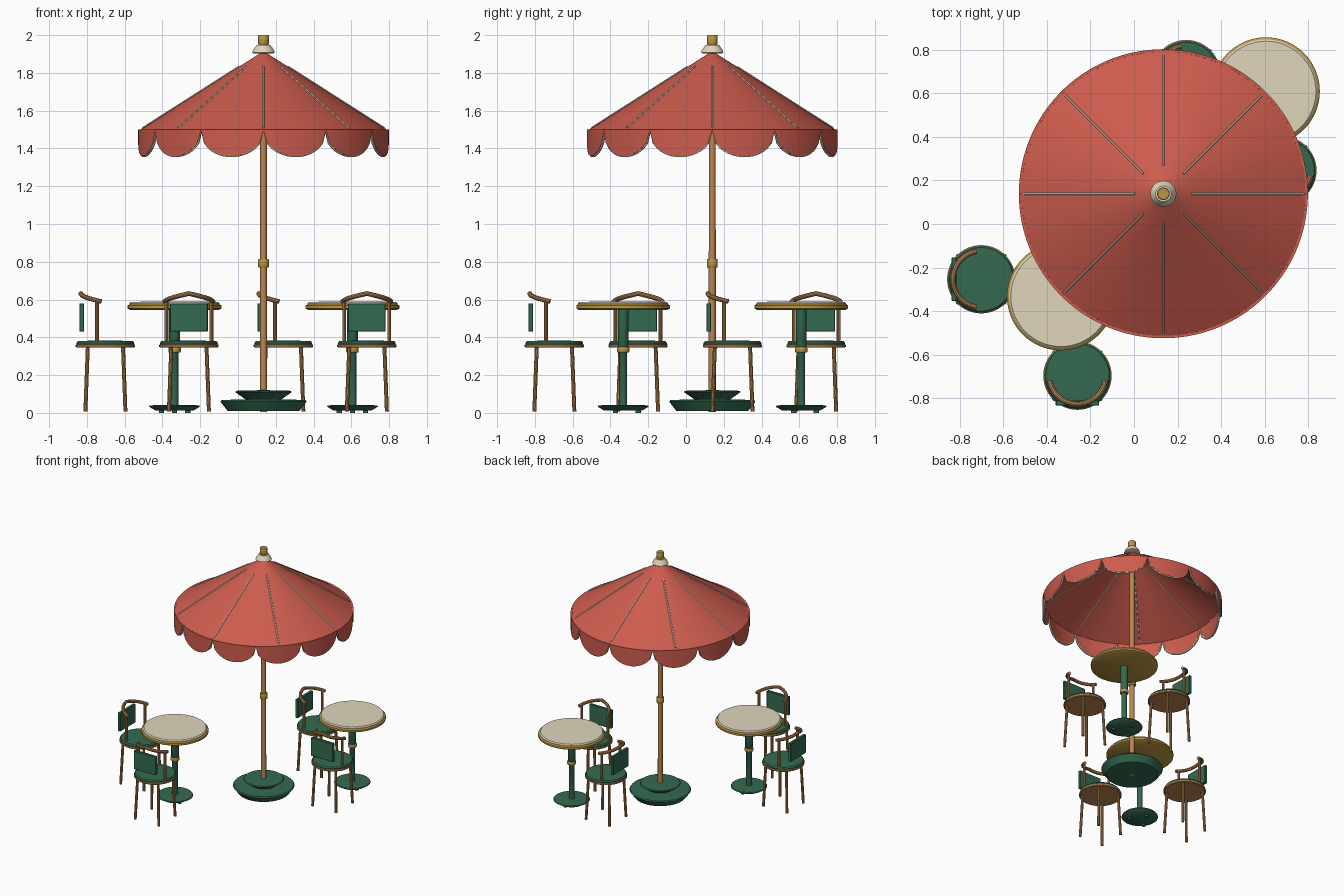
import bpy, bmesh, math
from mathutils import Vector, Matrix

if "Cube" in bpy.data.objects:
    bpy.data.objects.remove(bpy.data.objects["Cube"])

def material(name, rgb):
    m = bpy.data.materials.new(name)
    m.diffuse_color = (*rgb, 1)
    m.use_nodes = True
    m.node_tree.nodes["Principled BSDF"].inputs["Base Color"].default_value = m.diffuse_color
    return m

RED = material("canopy red", (0.61, 0.107, 0.076))
GREEN = material("dark green", (0.034, 0.145, 0.08))
CREAM = material("cream", (0.74, 0.67, 0.50))
WOOD = material("warm wood", (0.50, 0.235, 0.08))
GOLD = material("brass", (0.50, 0.30, 0.055))

def finish(name, mesh, mat, at=(0, 0, 0), rot=0):
    mesh.materials.clear()
    mesh.materials.append(mat)
    mesh.shade_smooth()
    mesh.set_sharp_from_angle(angle=math.radians(35))
    ob = bpy.data.objects.new(name, mesh)
    ob.location = at
    ob.rotation_euler.z = rot
    bpy.context.collection.objects.link(ob)
    return ob

def from_bmesh(name, bm, mat, at=(0, 0, 0), rot=0):
    bmesh.ops.recalc_face_normals(bm, faces=bm.faces)
    mesh = bpy.data.meshes.new(name)
    bm.to_mesh(mesh)
    bm.free()
    return finish(name, mesh, mat, at, rot)

def lathe(name, profile, mat, at=(0, 0, 0), sides=48, caps=True):
    """Spin (radius, z) points round the z axis, closing both ends."""
    bm = bmesh.new()
    rings = [[bm.verts.new((r * math.cos(2 * math.pi * i / sides),
                            r * math.sin(2 * math.pi * i / sides), z))
              for i in range(sides)] for r, z in profile]
    for a, b in zip(rings, rings[1:]):
        for i in range(sides):
            j = (i + 1) % sides
            bm.faces.new((a[i], a[j], b[j], b[i]))
    if caps:
        bm.faces.new(rings[0])
        bm.faces.new(rings[-1])
    return from_bmesh(name, bm, mat, at)

def tube(name, points, radius, mat, at=(0, 0, 0), rot=0, closed=False, res=3):
    cu = bpy.data.curves.new(name + " path", 'CURVE')
    cu.dimensions = '3D'
    cu.bevel_depth = radius
    cu.bevel_resolution = res
    cu.use_fill_caps = True
    sp = cu.splines.new('POLY')
    sp.points.add(len(points) - 1)
    for p, q in zip(sp.points, points):
        p.co = (*q, 1)
    sp.use_cyclic_u = closed
    tmp = bpy.data.objects.new(name + " path", cu)
    bpy.context.collection.objects.link(tmp)
    mesh = bpy.data.meshes.new_from_object(tmp)
    bpy.data.objects.remove(tmp)
    return finish(name, mesh, mat, at, rot)

# ---- parasol ----
C = (0.135, 0.139, 0)
lathe("parasol_base", [(0.19, 0.01), (0.228, 0.06), (0.222, 0.068), (0.10, 0.072)], GREEN, C)
lathe("parasol_base_step", [(0.09, 0.068), (0.15, 0.11), (0.145, 0.117), (0.03, 0.12)], GREEN, C)
lathe("parasol_pole", [(0.019, 0.005), (0.018, 1.93)], WOOD, C, 24)
lathe("pole_collar", [(0.026, 0.77), (0.029, 0.775), (0.029, 0.81), (0.026, 0.815)], GOLD, C, 24)
canopy = lathe("canopy", [(0.652, 1.5), (0.012, 1.908)], RED, C, 96, caps=False)
lathe("finial_cup", [(0.05, 1.903), (0.06, 1.908), (0.052, 1.925), (0.036, 1.948)], CREAM, C, 32)
lathe("finial_knob", [(0.024, 1.945), (0.029, 1.955), (0.029, 1.995), (0.026, 2.0)], GOLD, C, 24)

# ribs lying on the canopy
for i in range(8):
    a = i * math.pi / 4
    def on_cone(r):
        return (r * math.cos(a), r * math.sin(a), 1.5 + 0.408 * (0.652 - r) / 0.64 + 0.001)
    tube("canopy_rib", [on_cone(0.13), on_cone(0.64)], 0.005, CREAM, C, res=1)

# scalloped valance with piped edge
SCALLOPS, STEPS = 12, 16
def hem(i):
    t = (i % STEPS) / STEPS
    return 1.495 - 0.135 * math.sqrt(max(0, 1 - (1 - 2 * t) ** 2))
bm = bmesh.new()
n = SCALLOPS * STEPS
cols, edge = [], []
for i in range(n):
    a = 2 * math.pi * i / n
    c, s = math.cos(a), math.sin(a)
    cols.append([bm.verts.new((r * c, r * s, z)) for r, z in
                 ((0.664, 1.5), (0.664, hem(i)), (0.652, hem(i)), (0.652, 1.5))])
    edge.append((0.655 * c, 0.655 * s, hem(i)))
for a, b in zip(cols, cols[1:] + cols[:1]):
    for k in range(4):
        bm.faces.new((a[k], b[k], b[(k + 1) % 4], a[(k + 1) % 4]))
from_bmesh("valance", bm, RED, C)
tube("valance_trim", edge, 0.007, CREAM, C, closed=True, res=1)

# ---- bistro table ----
def table(x, y):
    at = (x, y, 0)
    lathe("table_foot", [(0.10, 0.012), (0.135, 0.033), (0.13, 0.04), (0.03, 0.043)], GREEN, at)
    for i in range(3):
        a = math.radians(90 + 120 * i)
        lathe("foot_pad", [(0.014, 0), (0.014, 0.02)], GREEN,
              (x + 0.08 * math.cos(a), y + 0.08 * math.sin(a), 0), 12)
    lathe("table_stem", [(0.021, 0.03), (0.021, 0.335), (0.028, 0.345), (0.028, 0.55)], GREEN, at, 24)
    lathe("stem_collar", [(0.03, 0.32), (0.033, 0.325), (0.033, 0.343), (0.03, 0.348)], GOLD, at, 24)
    lathe("table_rim", [(0.236, 0.546), (0.248, 0.553), (0.248, 0.568), (0.236, 0.577)], GOLD, at, 64)
    lathe("table_top", [(0.238, 0.57), (0.238, 0.58), (0.23, 0.588), (0.1, 0.589)], CREAM, at, 64)

# ---- chair, its back on the local -x side ----
def chair(x, y, rot):
    at = (x, y, 0)
    lathe("seat_ring", [(0.15, 0.345), (0.157, 0.35), (0.157, 0.36), (0.15, 0.365)], WOOD, at)
    lathe("seat_cushion", [(0.152, 0.36), (0.153, 0.37), (0.146, 0.38), (0.06, 0.383)], GREEN, at)
    for sx in (-1, 1):
        for sy in (-1, 1):
            tube("chair_leg", [(sx * 0.106, sy * 0.106, 0.008), (sx * 0.093, sy * 0.093, 0.355)],
                 0.0105, WOOD, at, rot)
    for sy in (-1, 1):
        tube("back_post", [(-0.044, sy * 0.119, 0.36), (-0.044, sy * 0.119, 0.6)], 0.0105, WOOD, at, rot)
    rail = []
    for i in range(-12, 13):
        a = math.radians(80) * i / 12
        rail.append((-0.13 * math.cos(a), 0.13 * math.sin(a), 0.632 - 0.042 * abs(i) / 12))
    tube("back_rail", rail, 0.0125, WOOD, at, rot)
    bm = bmesh.new()
    bmesh.ops.create_cube(bm, size=1, matrix=Matrix.Translation((-0.125, 0, 0.505))
                          @ Matrix.Diagonal((0.024, 0.2, 0.15, 1)))
    bmesh.ops.bevel(bm, geom=bm.edges[:], offset=0.003, segments=1, affect='EDGES')
    from_bmesh("back_panel", bm, GREEN, at, rot)

# two identical settings, one each side of the parasol
for dx, dy in ((0, 0), (0.942, 0.943)):
    table(-0.336 + dx, -0.333 + dy)
    chair(-0.702 + dx, -0.254 + dy, 0)
    chair(-0.26 + dx, -0.697 + dy, math.pi / 2)
